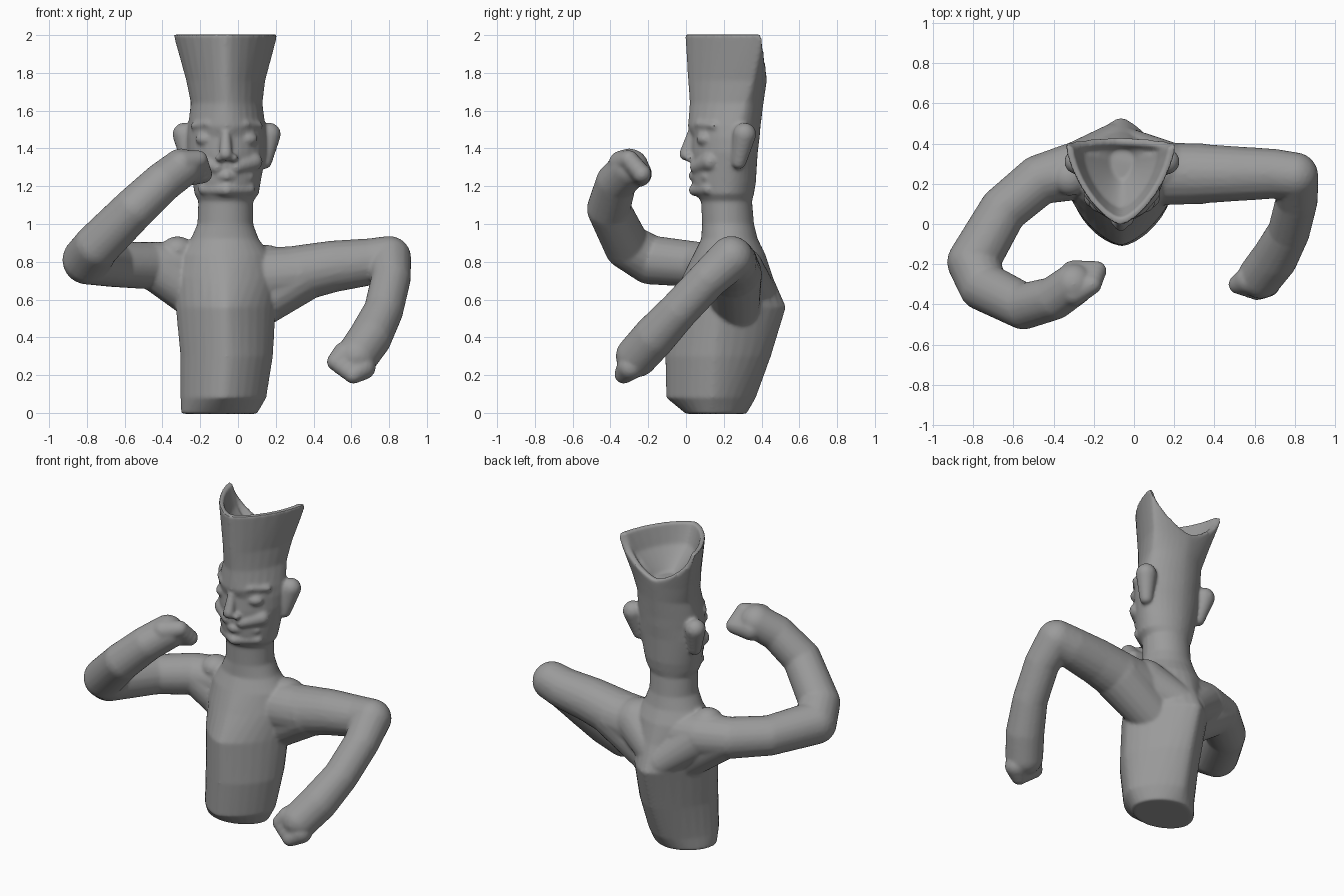
import bpy, bmesh
from math import cos, sin, pi, copysign
from mathutils import Vector, Matrix

cube = bpy.data.objects.get("Cube")
if cube:
    bpy.data.objects.remove(cube, do_unlink=True)

grey = bpy.data.materials.new("clay_grey")
grey.use_nodes = True
grey.diffuse_color = (0.33, 0.33, 0.33, 1)
grey.node_tree.nodes["Principled BSDF"].inputs["Base Color"].default_value = (0.33, 0.33, 0.33, 1)
SIDES = 32


def ring(bm, z, x0, x1, y0, ym, y1, power, dip=0):
    """Superelliptic outline, widest at ym; dip lowers the rear of the ring."""
    verts = []
    for i in range(SIDES):
        a = 2 * pi * i / SIDES
        c, s = cos(a), sin(a)
        u = copysign(abs(c) ** (2 / power), c)
        v = copysign(abs(s) ** (2 / power), s)
        x = (x0 + x1) / 2 + u * (x1 - x0) / 2
        y = ym + v * ((y1 - ym) if v > 0 else (ym - y0))
        verts.append(bm.verts.new((x, y, z - dip * max(0, v))))
    return verts


def loft(bm, rows):
    rings = [ring(bm, *row) for row in rows]
    for a, b in zip(rings, rings[1:]):
        for i in range(SIDES):
            j = (i + 1) % SIDES
            bm.faces.new((a[i], a[j], b[j], b[i]))
    bm.faces.new(rings[0][::-1])
    bm.faces.new(rings[-1])


def ball(bm, centre, size):
    m = Matrix.Translation(centre) @ Matrix.Diagonal((*size, 1))
    bmesh.ops.create_icosphere(bm, subdivisions=3, radius=1, matrix=m)


def limb(bm, path):
    """Chain of tapered capsules through (x, y, z, radius) points."""
    for a, b in zip(path, path[1:]):
        seg = bmesh.new()
        for p in (a, b):
            bmesh.ops.create_icosphere(seg, subdivisions=3, radius=p[3],
                                       matrix=Matrix.Translation(p[:3]))
        hull = bmesh.ops.convex_hull(seg, input=seg.verts[:])
        junk = {g for g in hull["geom_interior"] if isinstance(g, bmesh.types.BMVert)}
        bmesh.ops.delete(seg, geom=list(junk), context="VERTS")
        new = {v: bm.verts.new(v.co) for v in seg.verts}
        for f in seg.faces:
            bm.faces.new([new[v] for v in f.verts])
        seg.free()


figure = bmesh.new()

# Torso, neck, head and the hollow flared hat, notched at the back
loft(figure, [
    (-.005, -.30, .10, .00, .14, .32, 1.9),
    (0.08, -.305, .15, -.105, .14, .37, 1.55),
    (0.30, -.305, .185, -.11, .15, .45, 1.55),
    (0.56, -.33, .20, -.105, .18, .53, 1.45),
    (0.72, -.34, .21, -.02, .21, .46, 1.55),
    (0.84, -.31, .17, .04, .22, .42, 1.8),
    (0.92, -.25, .11, .08, .22, .38, 2),
    (1.00, -.215, .08, .085, .22, .36, 2),
    (1.12, -.21, .08, .08, .22, .35, 2),
    (1.16, -.23, .11, .05, .22, .36, 1.9),
    (1.22, -.24, .12, .035, .23, .37, 1.9),
    (1.38, -.27, .15, .025, .25, .38, 1.8),
    (1.46, -.27, .15, .03, .25, .39, 1.8),
    (1.52, -.265, .145, .01, .27, .395, 1.8),
    (1.64, -.25, .13, .02, .31, .41, 1.7),
    (1.76, -.275, .145, .01, .35, .425, 1.6, .02),
    (2.005, -.343, .21, -.005, .40, .43, 1.5, .22),
    (2.005, -.305, .17, .03, .38, .395, 1.5, .22),
    (1.88, -.25, .115, .08, .35, .38, 1.6, .12),
    (1.75, -.12, .00, .22, .32, .37, 1.8, .01),
])

# Face
limb(figure, [(-.065, .03, 1.48, .024), (-.065, .00, 1.37, .036)])
for side in (-1, 1):
    def across(offset):
        return -.06 + side * offset
    # Nostril, cheek, eye and brow
    ball(figure, (across(.035), .02, 1.35), (.025, .03, .022))
    limb(figure, [(across(.05), .055, 1.30, .035), (across(.14), .13, 1.33, .05)])
    ball(figure, (across(.105), .105, 1.45), (.06, .05, .04))
    limb(figure, [(across(.03), .04, 1.505, .022), (across(.10), .07, 1.53, .022),
                  (across(.17), .15, 1.52, .022)])
    # Upper lip, lower lip and jaw
    limb(figure, [(across(0), .04, 1.255, .028), (across(.12), .11, 1.25, .025)])
    limb(figure, [(across(0), .045, 1.18, .032), (across(.12), .12, 1.185, .032)])
    # Ear, tapering to the lobe
    limb(figure, [(across(.225), .31, 1.475, .062), (across(.20), .28, 1.33, .04)])

# Shoulders: the right one has a small crease bump
limb(figure, [(-.19, .26, .60, .13), (-.43, .23, .77, .128)])
limb(figure, [(.06, .26, .55, .13), (.33, .25, .735, .152)])
for x in (-.27, .15):
    limb(figure, [(-.10, .40, .60, .10), (x, .275, .75, .14)])
ball(figure, (-.32, .23, .86), (.09, .09, .075))

# Right arm, raised with the fist at the face
limb(figure, [(-.15, .27, .75, .15), (-.30, .27, .77, .135), (-.47, .22, .78, .125),
              (-.65, .07, .785, .12), (-.80, -.19, .81, .13), (-.75, -.31, .88, .123),
              (-.55, -.41, 1.08, .115), (-.40, -.37, 1.22, .108), (-.30, -.30, 1.295, .105)])
for k in range(4):
    limb(figure, [(-.30, -.34 + .03 * k, 1.32 - .018 * k, .07),
                  (-.21 + .008 * k, -.30 + .022 * k, 1.34 - .025 * k, .05)])

# Left arm, elbow out and fist lowered
limb(figure, [(.05, .25, .71, .16), (.28, .25, .73, .152), (.50, .25, .775, .137),
              (.70, .25, .80, .124), (.80, .24, .82, .117), (.81, .12, .71, .105),
              (.77, -.04, .54, .105), (.70, -.17, .40, .115), (.63, -.26, .30, .112)])
for k in range(4):
    limb(figure, [(.57 + .03 * k, -.28 - .005 * k, .31 - .022 * k, .07),
                  (.52 + .03 * k, -.30 - .01 * k, .27 - .022 * k, .05)])

# Fuse the overlapping parts into one soft skin
bmesh.ops.recalc_face_normals(figure, faces=figure.faces[:])
mesh = bpy.data.meshes.new("figure")
figure.to_mesh(mesh)
figure.free()
mesh.materials.append(grey)
body = bpy.data.objects.new("figure", mesh)
bpy.context.collection.objects.link(body)
bpy.ops.object.select_all(action="DESELECT")
bpy.context.view_layer.objects.active = body
body.select_set(True)
fuse = body.modifiers.new("fuse", "REMESH")
fuse.mode = "VOXEL"
fuse.voxel_size = 0.01
soft = body.modifiers.new("soften", "SMOOTH")
soft.factor = 0.5
soft.iterations = 6
for m in ("fuse", "soften"):
    bpy.ops.object.modifier_apply(modifier=m)
bpy.ops.object.shade_smooth_by_angle(angle=0.7)
